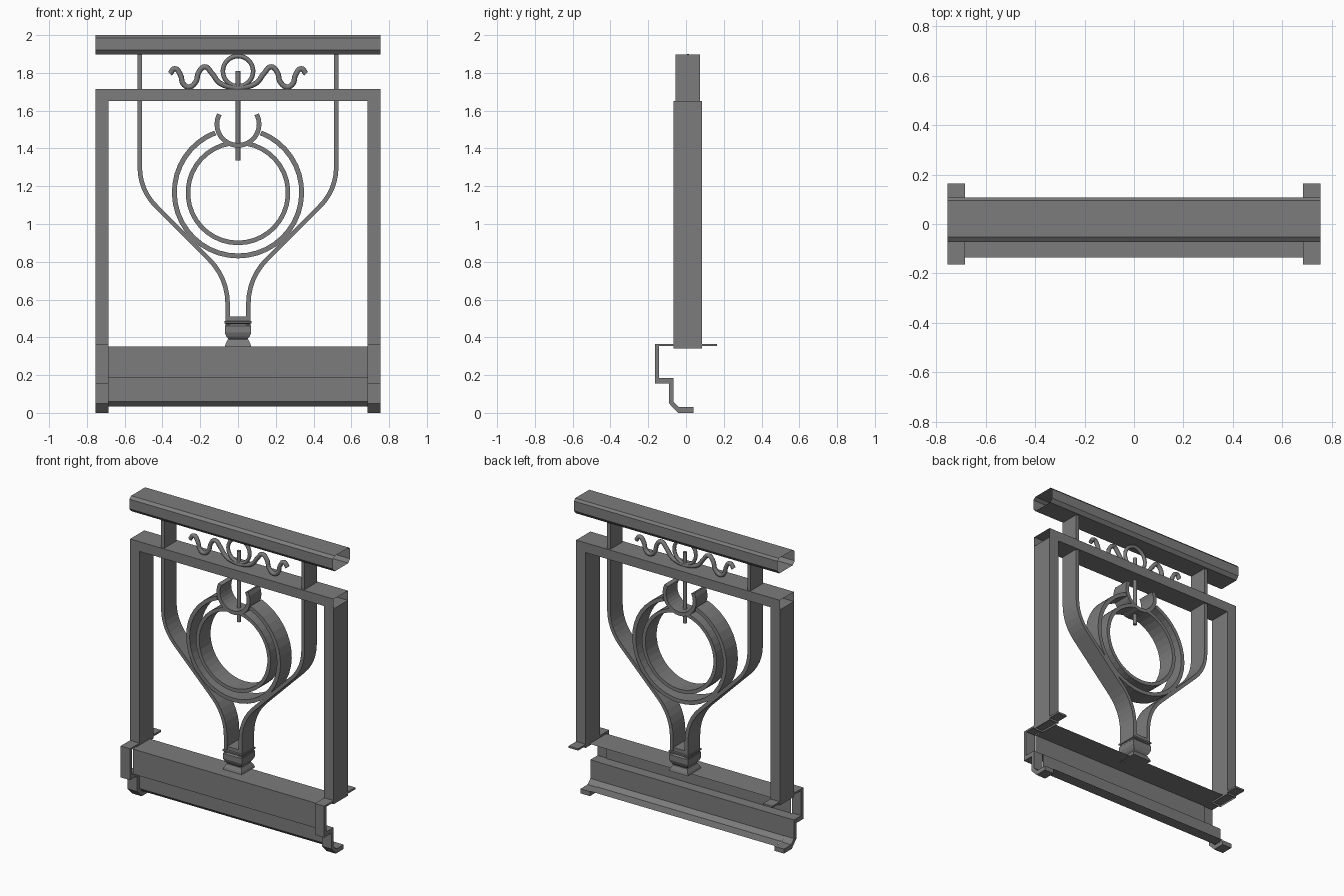
import bpy, bmesh
from math import sin, cos, radians, tan, pi
from mathutils import Vector

cube = bpy.data.objects.get("Cube")
if cube:
    bpy.data.objects.remove(cube, do_unlink=True)

iron = bpy.data.materials.new("grey_iron")
iron.use_nodes = True
iron.diffuse_color = (0.2, 0.2, 0.2, 1)
iron.node_tree.nodes["Principled BSDF"].inputs["Base Color"].default_value = (0.2, 0.2, 0.2, 1)

MID = 0.01  # depth centre of the frame


def finish(name, bm, mirror=False):
    bmesh.ops.recalc_face_normals(bm, faces=bm.faces)
    mesh = bpy.data.meshes.new(name)
    bm.to_mesh(mesh)
    bm.free()
    mesh.materials.append(iron)
    obj = bpy.data.objects.new(name, mesh)
    bpy.context.collection.objects.link(obj)
    if mirror:
        obj.modifiers.new("mirror", 'MIRROR')
    return obj


def extrude(name, outline, axis, lo, hi, caps=True, closed=True, mirror=False):
    """Extrude a 2D outline along an axis; x takes (y, z), y takes (x, z), z takes (x, y)."""
    def place(p, d):
        return {'x': (d, p[0], p[1]), 'y': (p[0], d, p[1]), 'z': (p[0], p[1], d)}[axis]
    bm = bmesh.new()
    a = [bm.verts.new(place(p, lo)) for p in outline]
    b = [bm.verts.new(place(p, hi)) for p in outline]
    n = len(outline)
    for i in range(n if closed else n - 1):
        j = (i + 1) % n
        bm.faces.new((a[i], a[j], b[j], b[i]))
    if caps:
        bm.faces.new(a)
        bm.faces.new(b)
    return finish(name, bm, mirror)


def ribbon(name, path, thick, lo, hi, mirror=False):
    """Flat bar bent along an open path in the x-z plane."""
    pts = [Vector(p) for p in path]
    left, right = [], []
    for i, p in enumerate(pts):
        d = (pts[min(i + 1, len(pts) - 1)] - pts[max(i - 1, 0)]).normalized()
        n = Vector((-d.y, d.x)) * thick / 2
        left.append(p + n)
        right.append(p - n)
    bm = bmesh.new()
    rows = [[bm.verts.new((q.x, y, q.y)) for q, y in ((l, lo), (l, hi), (r, hi), (r, lo))]
            for l, r in zip(left, right)]
    for s, t in zip(rows, rows[1:]):
        for k in range(4):
            m = (k + 1) % 4
            bm.faces.new((s[k], s[m], t[m], t[k]))
    bm.faces.new(rows[0])
    bm.faces.new(rows[-1])
    return finish(name, bm, mirror)


def arc(cx, cz, r, a0, a1, n):
    steps = [radians(a0 + (a1 - a0) * i / n) for i in range(n + 1)]
    return [(cx + r * cos(a), cz + r * sin(a)) for a in steps]


def rect(x0, x1, y0, y1):
    return [(x0, y0), (x1, y0), (x1, y1), (x0, y1)]


def tube(name, path, radius, closed=False, smooth=False, mirror=False):
    """Round bar along a path in the x-z plane, turned into a mesh."""
    cu = bpy.data.curves.new(name, 'CURVE')
    cu.dimensions = '3D'
    cu.bevel_depth = radius
    cu.bevel_resolution = 2
    cu.use_fill_caps = True
    cu.resolution_u = 5
    sp = cu.splines.new('BEZIER' if smooth else 'POLY')
    pts = sp.bezier_points if smooth else sp.points
    pts.add(len(path) - 1)
    for p, (x, z) in zip(pts, path):
        if smooth:
            p.co = (x, MID, z)
            p.handle_left_type = p.handle_right_type = 'AUTO'
        else:
            p.co = (x, MID, z, 1)
    sp.use_cyclic_u = closed
    tmp = bpy.data.objects.new(name + "_curve", cu)
    bpy.context.collection.objects.link(tmp)
    deps = bpy.context.evaluated_depsgraph_get()
    bm = bmesh.new()
    bm.from_mesh(bpy.data.meshes.new_from_object(tmp.evaluated_get(deps)))
    bpy.data.objects.remove(tmp, do_unlink=True)
    obj = finish(name, bm, mirror)
    for f in obj.data.polygons:
        f.use_smooth = True
        f.material_index = 0
    return obj


# Handrail: hollow chamfered channel with open ends
extrude("handrail", [(-0.053, 2), (0.095, 2), (0.108, 1.985), (0.108, 1.92), (0.09, 1.897),
                     (-0.053, 1.897), (-0.073, 1.92), (-0.073, 1.985)],
        'x', -0.755, 0.755, caps=False)

# Square frame: hollow posts and top beam
extrude("post", rect(0.685, 0.755, -0.065, 0.085), 'z', 0.34, 1.65, caps=False, mirror=True)
extrude("top_beam", rect(-0.065, 0.085, 1.65, 1.715), 'x', -0.755, 0.755, caps=False)

# Stepped end brackets carrying the posts
extrude("bracket", [(-0.165, 0.365), (0.165, 0.365), (0.165, 0.353), (-0.142, 0.353),
                    (-0.142, 0.185), (-0.066, 0.185), (-0.066, 0.06), (-0.036, 0.03),
                    (0.04, 0.03), (0.04, 0), (-0.042, 0), (-0.09, 0.05),
                    (-0.09, 0.155), (-0.165, 0.155)],
        'x', 0.685, 0.755, mirror=True)

# Folded sheet between the brackets
extrude("base_panel", [(0.045, 0.352), (-0.135, 0.352), (-0.135, 0.185), (-0.064, 0.185),
                       (-0.064, 0.06), (-0.036, 0.033), (0.04, 0.033)],
        'x', -0.685, 0.685, caps=False, closed=False)

# Bent straps: vertical, 45 degree run, then vertical again into the foot
k = tan(pi / 8)
r1, r2 = 0.29, 0.33
strap = [(0.52, 1.897)]
strap += arc(0.52 - r1, 1.18 + r1 * k, r1, 0, -45, 6)
strap += arc(0.055 + r2, 0.715 - r2 * k, r2, 135, 180, 6)
strap.append((0.055, 0.45))
ribbon("strap", strap, 0.024, -0.055, 0.075, mirror=True)

# Rings and the open clasp
ribbon("outer_ring", arc(0, 1.168, 0.337, 111, 429, 36), 0.026, -0.05, 0.07)
ribbon("inner_ring", arc(0, 1.165, 0.265, 100, 440, 36), 0.024, -0.05, 0.07)
ribbon("clasp", arc(0, 1.528, 0.112, 152, 388, 18), 0.025, -0.05, 0.07)

# Pin through the clasp, with scroll work above the beam
tube("pin", [(0, 1.335), (0, 1.81)], 0.013)
tube("scroll_ring", arc(0, 1.809, 0.08, 0, 350, 35), 0.012, closed=True)
tube("scroll_wave", [(0.36, 1.795), (0.335, 1.822), (0.305, 1.79), (0.29, 1.742), (0.26, 1.725),
                     (0.225, 1.75), (0.207, 1.805), (0.175, 1.832), (0.14, 1.8), (0.095, 1.745),
                     (0, 1.718)], 0.014, smooth=True, mirror=True)

# Square turned foot under the straps
bm = bmesh.new()
rows = []
for z, h in ((0.35, 0.07), (0.365, 0.066), (0.388, 0.054), (0.39, 0.05), (0.405, 0.062),
             (0.425, 0.07), (0.46, 0.07), (0.47, 0.062), (0.475, 0.072), (0.485, 0.072),
             (0.487, 0.062), (0.51, 0.062)):
    rows.append([bm.verts.new((x, MID + y, z)) for x, y in rect(-h, h, -h, h)])
for s, t in zip(rows, rows[1:]):
    for i in range(4):
        j = (i + 1) % 4
        bm.faces.new((s[i], s[j], t[j], t[i]))
bm.faces.new(rows[0])
bm.faces.new(rows[-1])
finish("foot", bm)
